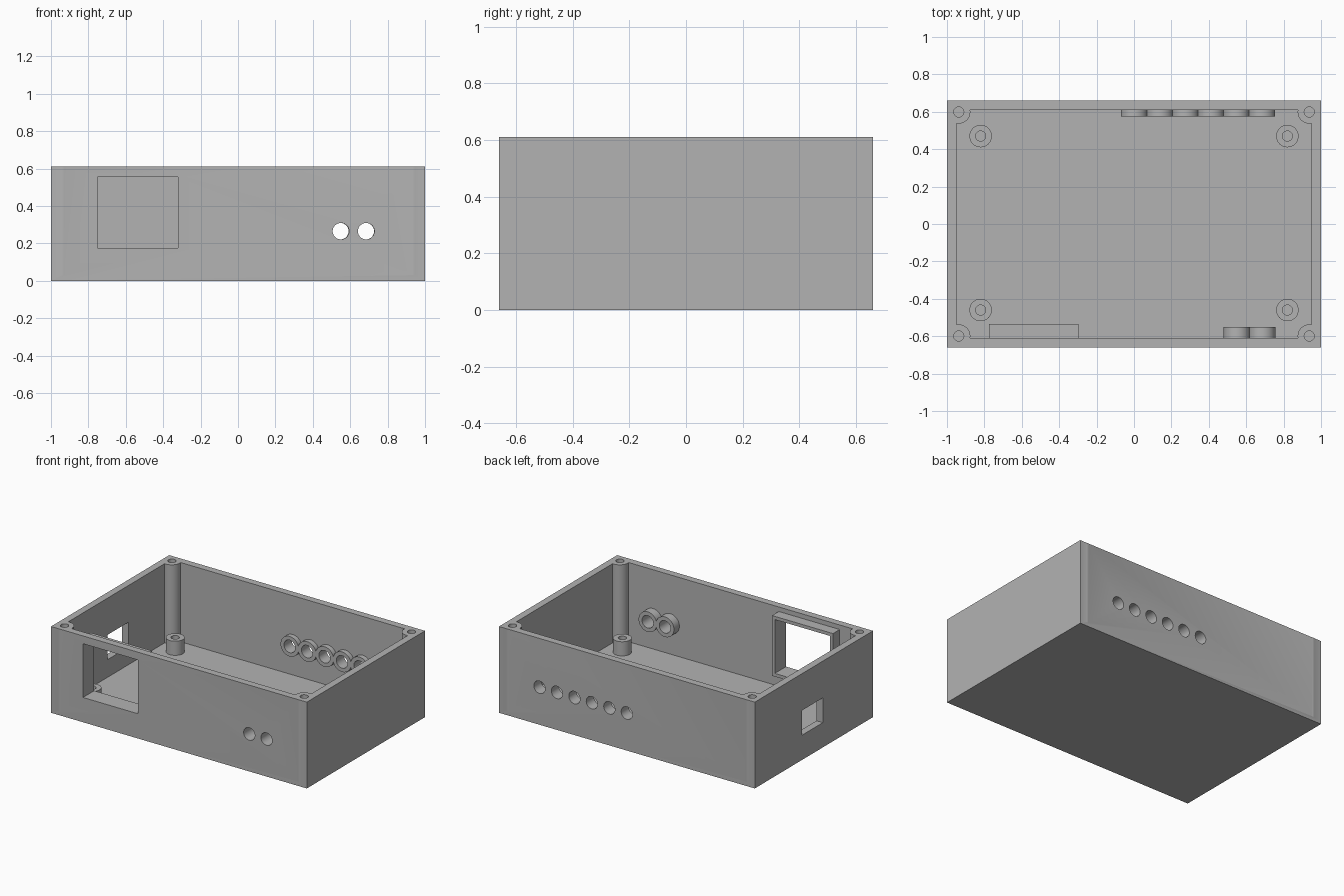
import bpy
from math import radians

if "Cube" in bpy.data.objects:
    bpy.data.objects.remove(bpy.data.objects["Cube"], do_unlink=True)

grey = bpy.data.materials.new("plain grey")
grey.use_nodes = True
grey.diffuse_color = (0.45, 0.45, 0.45, 1)
grey.node_tree.nodes["Principled BSDF"].inputs["Base Color"].default_value = grey.diffuse_color

W, D, H = 1.0, 0.66, 0.61       # half width, half depth, height
WALL, FLOOR = 0.05, 0.05
IX, IY = W - WALL, D - WALL     # inner faces of the walls
HOLE_Z, HOLE_R, COLLAR_R = 0.265, 0.044, 0.071


def box(name, x, y, z):
    """Box from (low, high) ranges on each axis."""
    ranges = (x, y, z)
    bpy.ops.mesh.primitive_cube_add(size=1, location=[sum(r) / 2 for r in ranges])
    ob = bpy.context.object
    ob.name = name
    ob.scale = [r[1] - r[0] for r in ranges]
    bpy.ops.object.transform_apply(location=True, rotation=True, scale=True)
    ob.data.materials.append(grey)
    return ob


def rod(name, radius, x, y, z, sides=40):
    """Cylinder along whichever of y or z is given as a range."""
    along_y = isinstance(y, tuple)
    low, high = y if along_y else z
    mid = (low + high) / 2
    bpy.ops.mesh.primitive_cylinder_add(
        vertices=sides, radius=radius, depth=high - low,
        location=(x, mid, z) if along_y else (x, y, mid),
        rotation=(radians(90) if along_y else 0, 0, 0))
    ob = bpy.context.object
    ob.name = name
    bpy.ops.object.transform_apply(location=True, rotation=True, scale=True)
    ob.data.materials.append(grey)
    return ob


def combine(ob, tool, operation):
    """Apply a boolean and discard the tool."""
    mod = ob.modifiers.new("boolean", 'BOOLEAN')
    mod.operation, mod.solver, mod.object = operation, 'EXACT', tool
    bpy.context.view_layer.objects.active = ob
    bpy.ops.object.modifier_apply(modifier=mod.name)
    bpy.data.objects.remove(tool, do_unlink=True)


def cut(ob, tool):
    combine(ob, tool, 'DIFFERENCE')


def finish(ob):
    bpy.ops.object.select_all(action='DESELECT')
    ob.select_set(True)
    bpy.context.view_layer.objects.active = ob
    bpy.ops.object.shade_smooth_by_angle(angle=radians(30))


# Open case
case = box("case", (-W, W), (-D, D), (0, H))
cut(case, box("cavity", (-IX, IX), (-IY, IY), (FLOOR, H + 0.2)))

# Corner screw posts, merged into the walls
for sx in (-1, 1):
    for sy in (-1, 1):
        x, y = sx * 0.937, sy * 0.599
        combine(case, rod("post", 0.062, x, y, (FLOOR - 0.02, H)), 'UNION')
        cut(case, rod("screw_hole", 0.027, x, y, (H - 0.25, H + 0.1), 24))

# Display window and side port
window_x, window_z = (-0.75, -0.32), (0.175, 0.555)
cut(case, box("window", window_x, (-D - 0.1, -0.5), window_z))
cut(case, box("port", (-W - 0.1, -0.9), (-0.10, 0.135), (0.175, 0.35)))

# Raised frame behind the window
frame = box("window_frame", (-0.775, -0.298), (-IY, -0.535), (0.152, 0.578))
cut(frame, box("window", window_x, (-D, -0.5), window_z))
finish(frame)

# Rows of round holes with collars on the inner wall
rows = (("front_collars", [0.55, 0.685], (-IY, -0.55)),
        ("back_collars", [0.001 + 0.1365 * i for i in range(6)], (0.575, IY)))
for name, centres, depth in rows:
    collars = rod(name, COLLAR_R, centres[0], depth, HOLE_Z)
    for x in centres[1:]:
        combine(collars, rod("collar", COLLAR_R, x, depth, HOLE_Z), 'UNION')
    side = -1 if depth[0] < 0 else 1
    span = tuple(sorted((side * 0.5, side * 0.8)))
    for x in centres:
        for part in (case, collars):
            cut(part, rod("bore", HOLE_R, x, span, HOLE_Z))
    finish(collars)
finish(case)

# Board standoffs
for side, sx in (("left", 1), ("right", -1)):
    for end, y in (("front", -0.46), ("back", 0.47)):
        standoff = rod(f"{end}_{side}_standoff", 0.06, sx * 0.82, y, (FLOOR, 0.15))
        cut(standoff, rod("pilot_hole", 0.027, sx * 0.82, y, (FLOOR + 0.005, 0.25), 24))
        finish(standoff)
